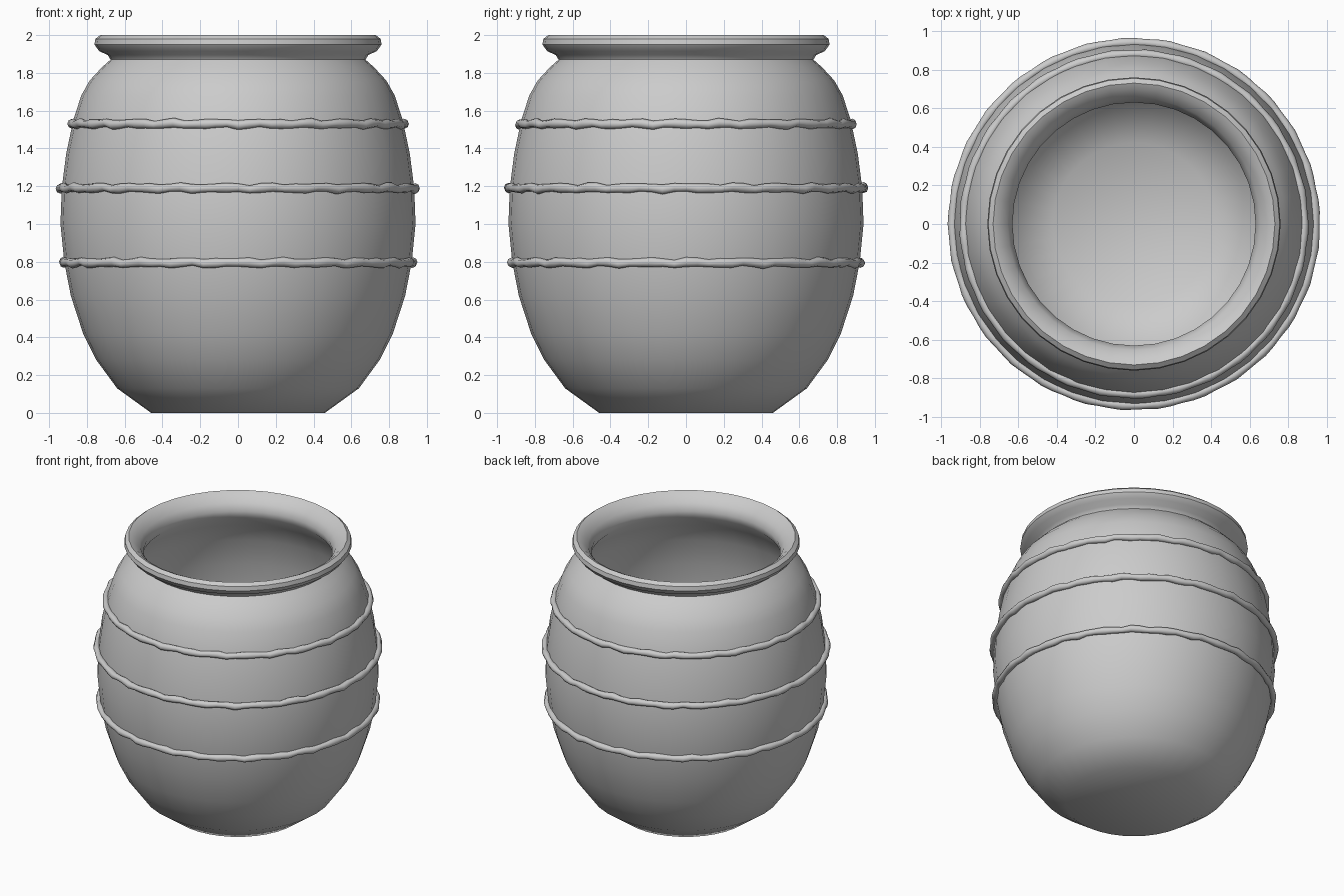
import bpy, bmesh
from math import sin, cos, pi, radians

if "Cube" in bpy.data.objects:
    bpy.data.objects.remove(bpy.data.objects["Cube"])


def finish(name, bm, angle):
    bmesh.ops.remove_doubles(bm, verts=bm.verts, dist=1e-5)
    bmesh.ops.recalc_face_normals(bm, faces=bm.faces)
    mesh = bpy.data.meshes.new(name)
    bm.to_mesh(mesh)
    bm.free()
    ob = bpy.data.objects.new(name, mesh)
    bpy.context.collection.objects.link(ob)
    bpy.ops.object.select_all(action='DESELECT')
    ob.select_set(True)
    bpy.context.view_layer.objects.active = ob
    bpy.ops.object.shade_smooth_by_angle(angle=radians(angle))
    return ob


def lathe(name, profile, sides, angle):
    bm = bmesh.new()
    verts = [bm.verts.new((r, 0, z)) for r, z in profile]
    edges = [bm.edges.new(pair) for pair in zip(verts, verts[1:])]
    bmesh.ops.spin(bm, geom=verts + edges, cent=(0, 0, 0), axis=(0, 0, 1),
                   angle=2 * pi, steps=sides, use_merge=True)
    return finish(name, bm, angle)


# Hollow jar: outer wall, flared lip, then inner wall down to the floor
outer = [(0, 0), (0.46, 0), (0.64, 0.13), (0.75, 0.28), (0.82, 0.42),
         (0.885, 0.62), (0.92, 0.8), (0.94, 1.0), (0.933, 1.19),
         (0.91, 1.37), (0.872, 1.55), (0.83, 1.68), (0.785, 1.76),
         (0.72, 1.83), (0.675, 1.87)]
lip = [(0.69, 1.895), (0.735, 1.915), (0.76, 1.95), (0.755, 1.98),
       (0.73, 2.0), (0.70, 1.985), (0.655, 1.94), (0.63, 1.89)]
inner = [(0.64, 1.84), (0.73, 1.74), (0.80, 1.6), (0.85, 1.4), (0.88, 1.19),
         (0.885, 1.0), (0.865, 0.8), (0.77, 0.44), (0.60, 0.18),
         (0.42, 0.06), (0, 0.05)]
lathe("jar_body", outer + lip + inner, 36, 40)


# Hand-rolled clay cords around the belly, slightly wavy and uneven
def cord(name, radius, z, phase, steps=96, sides=8):
    bm = bmesh.new()
    rings = []
    for i in range(steps):
        a = 2 * pi * i / steps
        wob = 0.004 * sin(23 * a + phase) + 0.003 * sin(37 * a + 2 * phase)
        thick = 0.023 + 0.003 * sin(29 * a + 3 * phase)
        ring = []
        for j in range(sides):
            b = 2 * pi * j / sides
            r = radius + thick * cos(b)
            ring.append(bm.verts.new((r * cos(a), r * sin(a),
                                      z + wob + thick * sin(b))))
        rings.append(ring)
    for i in range(steps):
        p, q = rings[i], rings[(i + 1) % steps]
        for j in range(sides):
            k = (j + 1) % sides
            bm.faces.new((p[j], q[j], q[k], p[k]))
    return finish(name, bm, 60)


for label, radius, z, phase in (("lower_cord", 0.924, 0.795, 0.4),
                                ("middle_cord", 0.94, 1.19, 1.7),
                                ("upper_cord", 0.88, 1.53, 2.9)):
    cord(label, radius, z, phase)
